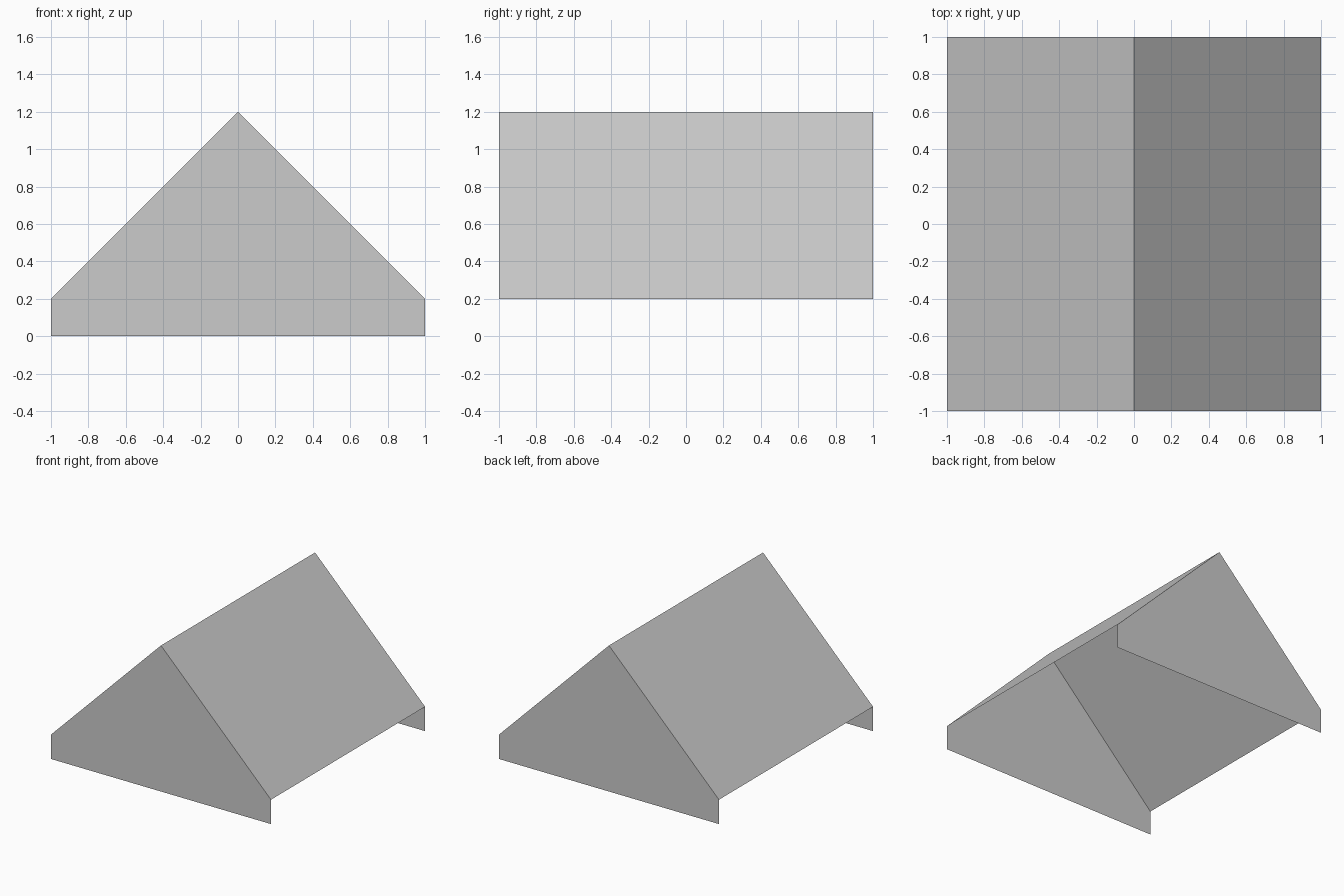
import bpy

cube = bpy.data.objects.get("Cube")
if cube:
    bpy.data.objects.remove(cube, do_unlink=True)

HALF, EAVE, RIDGE = 1.0, 0.2, 1.2

grey = bpy.data.materials.new("plain grey")
grey.use_nodes = True
colour = (0.6, 0.6, 0.6, 1)
grey.diffuse_color = colour
grey.node_tree.nodes["Principled BSDF"].inputs["Base Color"].default_value = colour


def sheet(name, points):
    """One flat, open panel."""
    mesh = bpy.data.meshes.new(name)
    mesh.from_pydata(points, [], [range(len(points))])
    mesh.materials.append(grey)
    obj = bpy.data.objects.new(name, mesh)
    bpy.context.collection.objects.link(obj)


# Sloping roof panels, facing outwards
for name, s in (("left_roof_slope", 1), ("right_roof_slope", -1)):
    sheet(name, [(0, -s * HALF, RIDGE), (s * HALF, -s * HALF, EAVE),
                 (s * HALF, s * HALF, EAVE), (0, s * HALF, RIDGE)])

# Gable end walls that drop below the eaves
for name, s in (("front_gable", 1), ("back_gable", -1)):
    profile = [(-HALF, 0), (HALF, 0), (HALF, EAVE), (0, RIDGE), (-HALF, EAVE)]
    sheet(name, [(s * x, -s * HALF, z) for x, z in profile])
